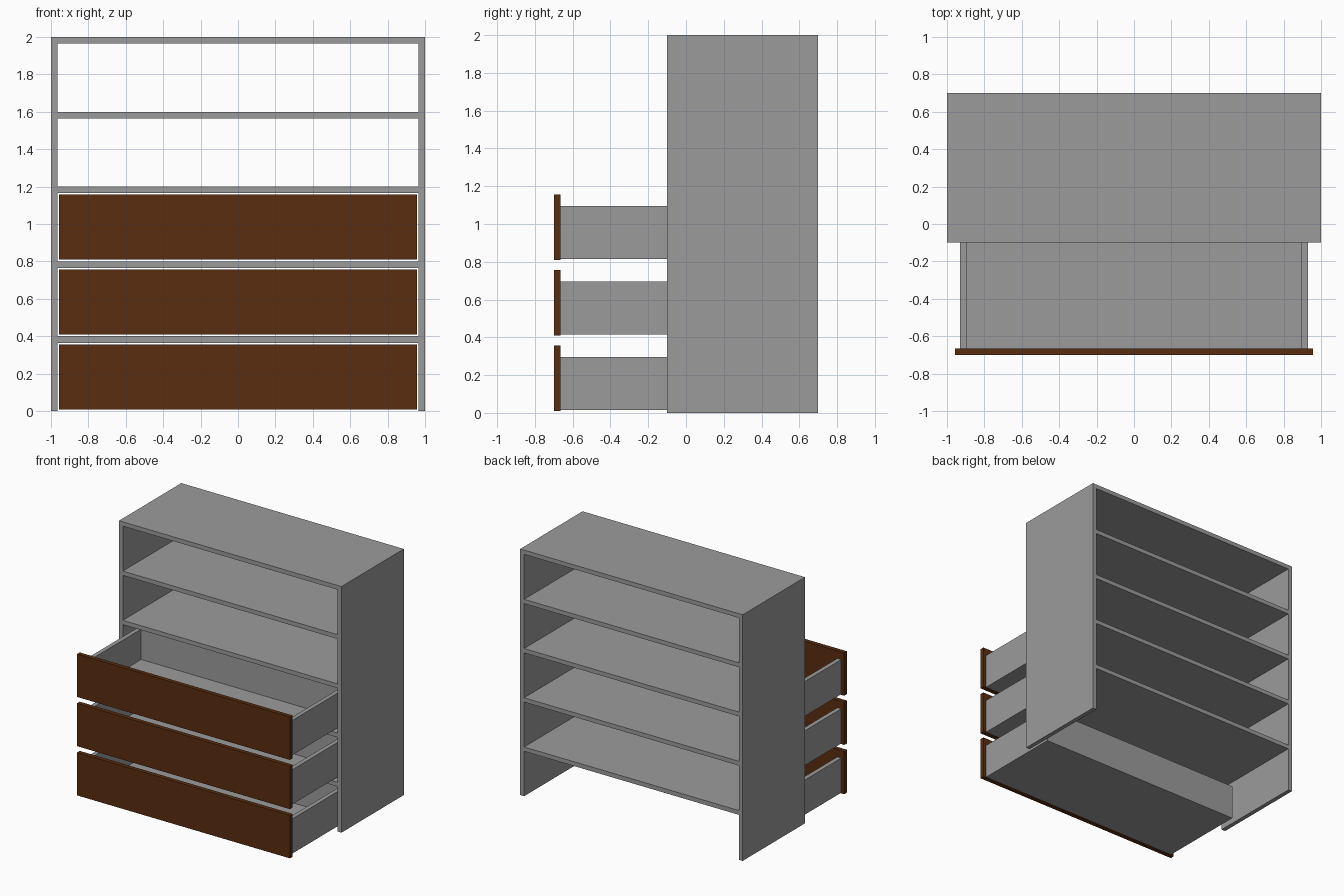
import bpy

if "Cube" in bpy.data.objects:
    bpy.data.objects.remove(bpy.data.objects["Cube"])

T = 0.035  # board thickness


def material(name, rgb):
    m = bpy.data.materials.new(name)
    m.diffuse_color = (*rgb, 1.0)
    m.use_nodes = True
    m.node_tree.nodes["Principled BSDF"].inputs["Base Color"].default_value = m.diffuse_color
    return m


GREY = material("grey board", (0.33, 0.33, 0.33))
BROWN = material("dark brown wood", (0.1, 0.027, 0.005))


def box(name, x, y, z, mat):
    """Board spanning the given (min, max) ranges."""
    bpy.ops.mesh.primitive_cube_add(
        size=1, location=[(a + b) / 2 for a, b in (x, y, z)])
    ob = bpy.context.object
    ob.name = name
    ob.scale = [b - a for a, b in (x, y, z)]
    bpy.ops.object.transform_apply(location=False, rotation=False, scale=True)
    ob.data.materials.append(mat)
    return ob


# Cabinet: two sides and five boards, open at the back and underneath
CAB_Y = (-0.1, 0.7)
for side, x in (("left", (-1, -1 + T)), ("right", (1 - T, 1))):
    box("cabinet_side_" + side, x, CAB_Y, (0, 2), GREY)
for i in range(1, 6):
    name = "cabinet_top" if i == 5 else f"shelf_{i}"
    box(name, (-1 + T, 1 - T), CAB_Y, (0.4 * i - T, 0.4 * i), GREY)

# Three pulled-out drawers
W = 0.93                    # half width of the drawer box
FRONT, BACK = -0.665, 0.07  # y range of the drawer box
for i in range(3):
    z = 0.4 * i
    n = f"drawer_{i + 1}_"
    low, high = z + 0.014, z + 0.296
    box(n + "front", (-0.957, 0.957), (-0.7, FRONT), (z + 0.009, z + 0.357), BROWN)
    box(n + "floor", (-W + T, W - T), (FRONT, BACK - T), (low, low + T), GREY)
    box(n + "back", (-W + T, W - T), (BACK - T, BACK), (low, high), GREY)
    box(n + "side_left", (-W, -W + T), (FRONT, BACK), (low, high), GREY)
    box(n + "side_right", (W - T, W), (FRONT, BACK), (low, high), GREY)
